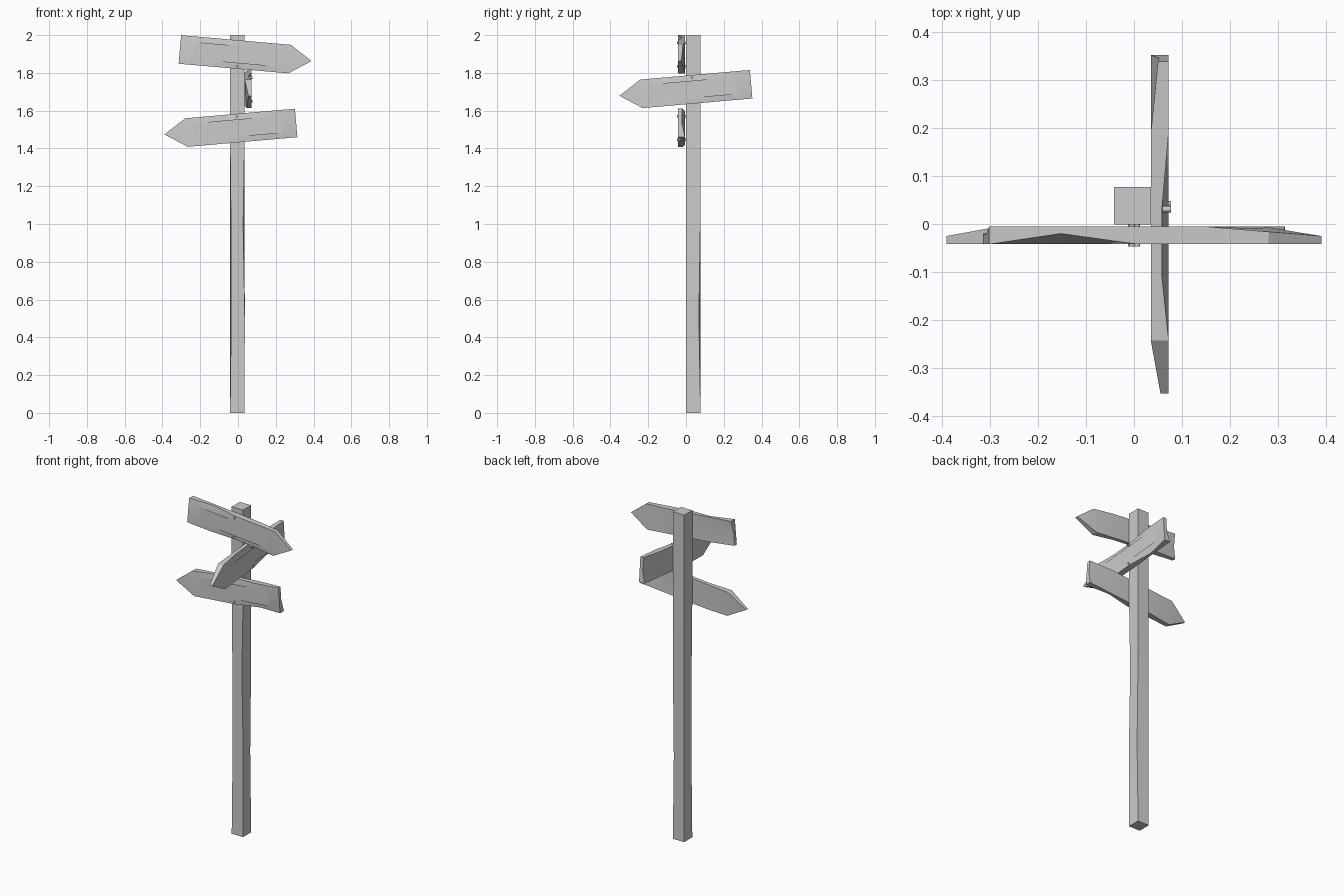
import bpy, bmesh
from math import radians
from mathutils import Matrix

if "Cube" in bpy.data.objects:
    bpy.data.objects.remove(bpy.data.objects["Cube"])


def finish(name, bm, matrix=Matrix(), angle=25):
    bmesh.ops.remove_doubles(bm, verts=bm.verts, dist=1e-5)
    bmesh.ops.recalc_face_normals(bm, faces=bm.faces)
    me = bpy.data.meshes.new(name)
    bm.to_mesh(me)
    bm.free()
    me.transform(matrix)
    ob = bpy.data.objects.new(name, me)
    bpy.context.collection.objects.link(ob)
    bpy.ops.object.select_all(action='DESELECT')
    ob.select_set(True)
    bpy.context.view_layer.objects.active = ob
    bpy.ops.object.shade_smooth_by_angle(angle=radians(angle))
    return ob


def loft(bm, rings):
    """Skin matching rings and cap both ends."""
    rows = [[bm.verts.new(p) for p in r] for r in rings]
    for a, b in zip(rows, rows[1:]):
        n = len(a)
        for i in range(n):
            j = (i + 1) % n
            bm.faces.new((a[i], a[j], b[j], b[i]))
    bm.faces.new(rows[0])
    bm.faces.new(rows[-1])


# post: square beam with worn corners
X0, X1, Y0, Y1 = -0.042, 0.035, -0.001, 0.077
wear = {  # height: (front left x, front right x, back right y)
    0: (0, 0, 0), 0.5: (0.006, 0.001, -0.009), 1.0: (0.005, -0.008, -0.001),
    1.45: (0, 0, 0), 2.0: (0, 0, 0)}
bm = bmesh.new()
loft(bm, [[(X0 + fl, Y0, z), (X1 + fr, Y0, z), (X1, Y1 + br, z), (X0, Y1, z)]
          for z, (fl, fr, br) in wear.items()])
finish("post", bm)

F, B, H = -0.042, -0.005, 0.0757
# board stations: position, half height, front depths (top, middle, bottom),
# back depths (bottom, middle, top)
stations = [
    (-0.391, 0, (F, F, F), (-0.025, -0.025, -0.025)),
    (-0.274, H, (F, F, F), (-0.016, -0.010, B)),
    (-0.140, H, (-0.028, F, F), (B, B, B)),
    (0.000, H, (-0.028, F, F), (B, B, B)),
    (0.160, H, (F, F, -0.020), (B, B, B)),
    (0.309, H, (F, F, F), (B, -0.022, -0.020)),
]


def sign(name, matrix):
    # pointed plank
    bm = bmesh.new()
    loft(bm, [[(a, f[0], h), (a, f[1], 0), (a, f[2], -h),
               (a, b[0], -h), (a, b[1], 0), (a, b[2], h)]
              for a, h, f, b in stations])
    finish(name + "_board", bm, matrix)
    # flat blank panel on the face
    bm = bmesh.new()
    bm.faces.new([bm.verts.new((sx * 0.233, F - 0.0006, sz * 0.046))
                  for sx, sz in ((-1, -1), (1, -1), (1, 1), (-1, 1))])
    me = finish(name + "_panel", bm, matrix).data
    want = matrix.to_3x3() @ Matrix.Rotation(0, 3, 'Z').col[1] * -1
    if me.polygons[0].normal.dot(want) < 0:
        me.flip_normals()
    # two nails reaching into the post
    bm = bmesh.new()
    for z in (0.062, -0.063):
        bmesh.ops.create_cone(
            bm, cap_ends=True, segments=8, radius1=0.0065, radius2=0.0065, depth=0.053,
            matrix=Matrix.Translation((-0.001, -0.0205, z)) @ Matrix.Rotation(radians(90), 4, 'X'))
    finish(name + "_nails", bm, matrix, 50)


T, R = Matrix.Translation, Matrix.Rotation
sign("lower_sign", T((0, 0, 1.508)) @ R(radians(-5), 4, 'Y'))
sign("upper_sign", T((0, 0, 1.897)) @ R(radians(-175), 4, 'Y'))
sign("side_sign", T((0.03, 0.037, 1.713)) @ R(radians(90), 4, 'Z') @ R(radians(-5), 4, 'Y'))
